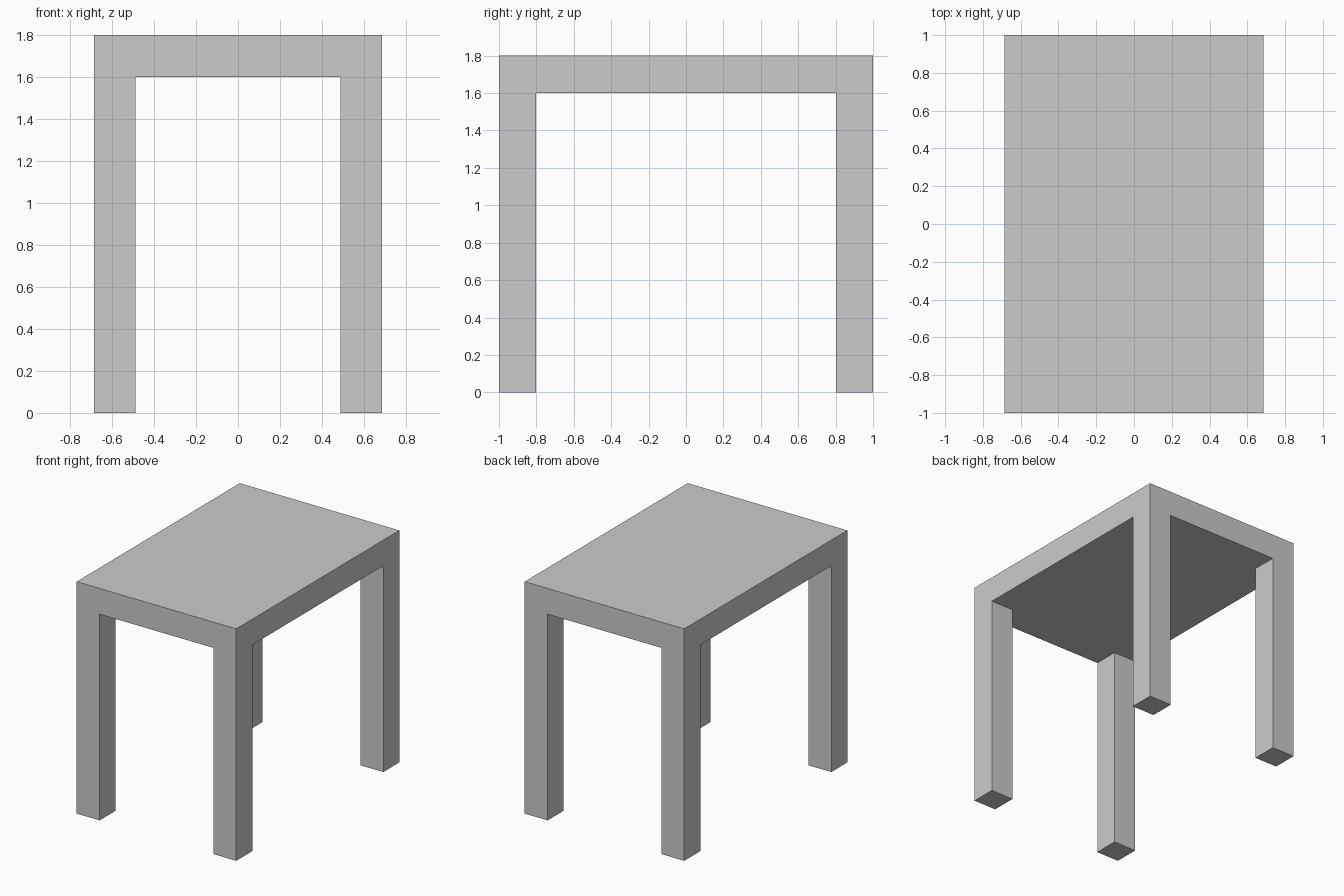
import bpy, bmesh
from mathutils import Matrix, Vector

if "Cube" in bpy.data.objects:
    bpy.data.objects.remove(bpy.data.objects["Cube"])

HALF_X, HALF_Y = 0.685, 1.0    # outer half sizes
HEIGHT, THICK = 1.8, 0.2       # total height, top thickness
LEG = 0.197                    # square leg width

bm = bmesh.new()

# Table top slab
bmesh.ops.create_cube(bm, size=1.0, matrix=(
    Matrix.Translation((0, 0, HEIGHT - THICK / 2))
    @ Matrix.Diagonal((2 * HALF_X, 2 * HALF_Y, THICK, 1))))

# Edge loops marking out the leg footprints
for axis, half in ((Vector((1, 0, 0)), HALF_X), (Vector((0, 1, 0)), HALF_Y)):
    for side in (-1, 1):
        bmesh.ops.bisect_plane(bm, geom=bm.verts[:] + bm.edges[:] + bm.faces[:],
                               plane_co=axis * side * (half - LEG), plane_no=axis)

# Legs extruded down from the four corner faces of the underside
bm.normal_update()
corners = []
for f in bm.faces:
    c = f.calc_center_median()
    if f.normal.z < -0.9 and abs(c.x) > HALF_X - LEG and abs(c.y) > HALF_Y - LEG:
        corners.append(f)
legs = bmesh.ops.extrude_face_region(bm, geom=corners)["geom"]
for v in legs:
    if isinstance(v, bmesh.types.BMVert):
        v.co.z = 0

bmesh.ops.recalc_face_normals(bm, faces=bm.faces[:])
mesh = bpy.data.meshes.new("table")
bm.to_mesh(mesh)
bm.free()
bpy.context.collection.objects.link(bpy.data.objects.new("table", mesh))
